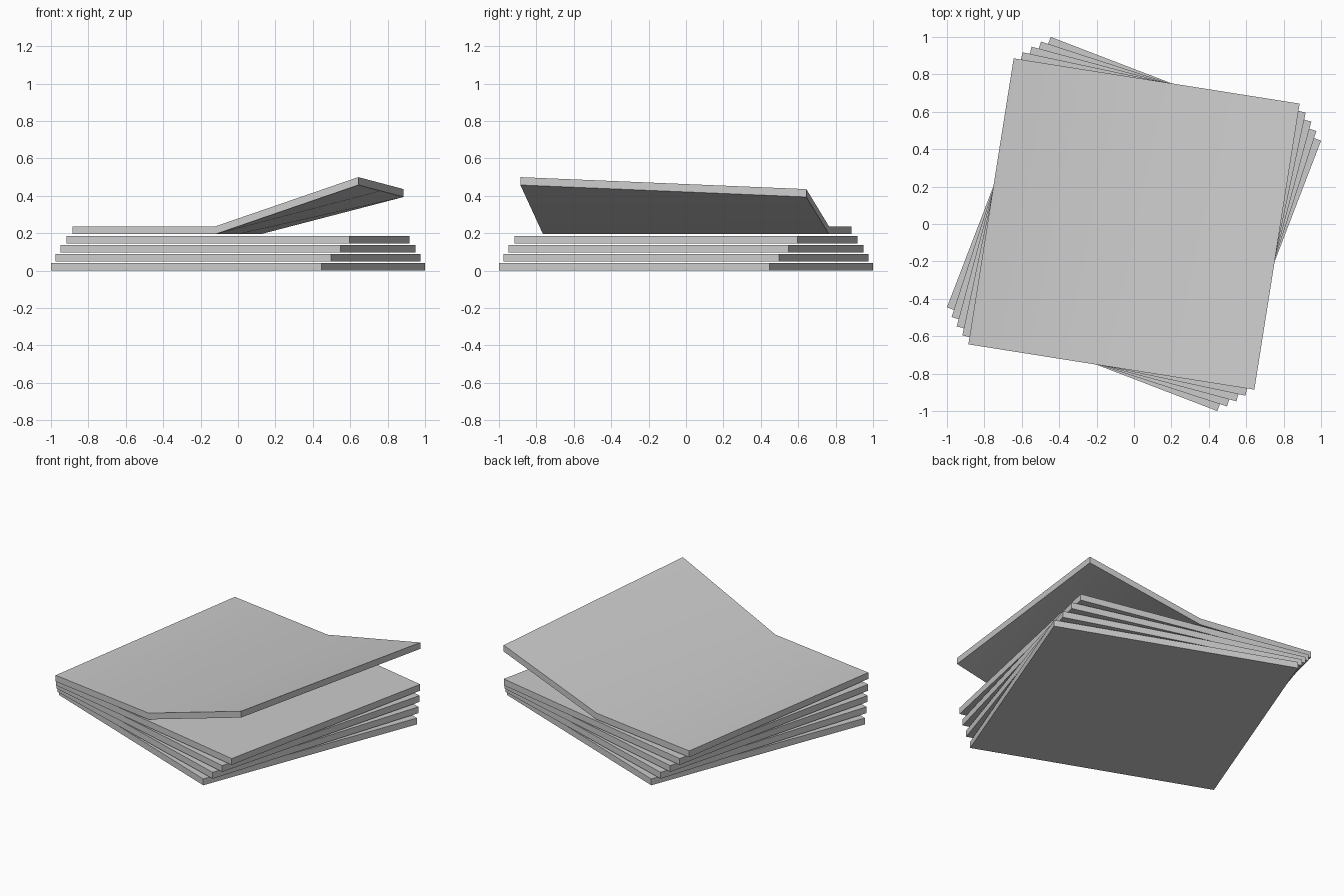
import bpy, bmesh, math

if "Cube" in bpy.data.objects:
    bpy.data.objects.remove(bpy.data.objects["Cube"])

HALF = 0.774       # half the side of each square sheet
THICK = 0.042
PITCH = 0.048      # height step between sheets

grey = bpy.data.materials.new("light_grey")
grey.diffuse_color = (0.6, 0.6, 0.6, 1)
grey.use_nodes = True
grey.node_tree.nodes["Principled BSDF"].inputs["Base Color"].default_value = grey.diffuse_color


def sheet(name, level, degrees, lift=None):
    """Square sheet, two halves wide; lift(x, y) raises it locally."""
    bm = bmesh.new()
    bmesh.ops.create_grid(bm, x_segments=2, y_segments=2, size=HALF)
    ext = bmesh.ops.extrude_face_region(bm, geom=bm.faces[:], use_keep_orig=True)
    top = [v for v in ext["geom"] if isinstance(v, bmesh.types.BMVert)]
    bmesh.ops.translate(bm, verts=top, vec=(0, 0, THICK))
    if lift:
        for v in bm.verts:
            v.co.z += lift(v.co.x / HALF, v.co.y / HALF)
    bmesh.ops.recalc_face_normals(bm, faces=bm.faces)
    mesh = bpy.data.meshes.new(name)
    bm.to_mesh(mesh)
    bm.free()
    mesh.materials.append(grey)
    ob = bpy.data.objects.new(name, mesh)
    bpy.context.collection.objects.link(ob)
    ob.location.z = level * PITCH
    ob.rotation_euler.z = math.radians(degrees)
    bpy.context.view_layer.objects.active = ob
    ob.select_set(True)
    bpy.ops.object.shade_smooth_by_angle(angle=math.radians(30))
    ob.select_set(False)


# Flat sheets, each turned a little further than the one below
for i in range(4):
    sheet(f"flat_sheet_{i + 1}", i, -21 + 3 * i)

# Top sheet, folded up along its middle, front corner higher than the back
sheet("folded_top_sheet", 4, -9,
      lambda x, y: max(x, 0) * (0.231 - 0.032 * y) + 0.003)
